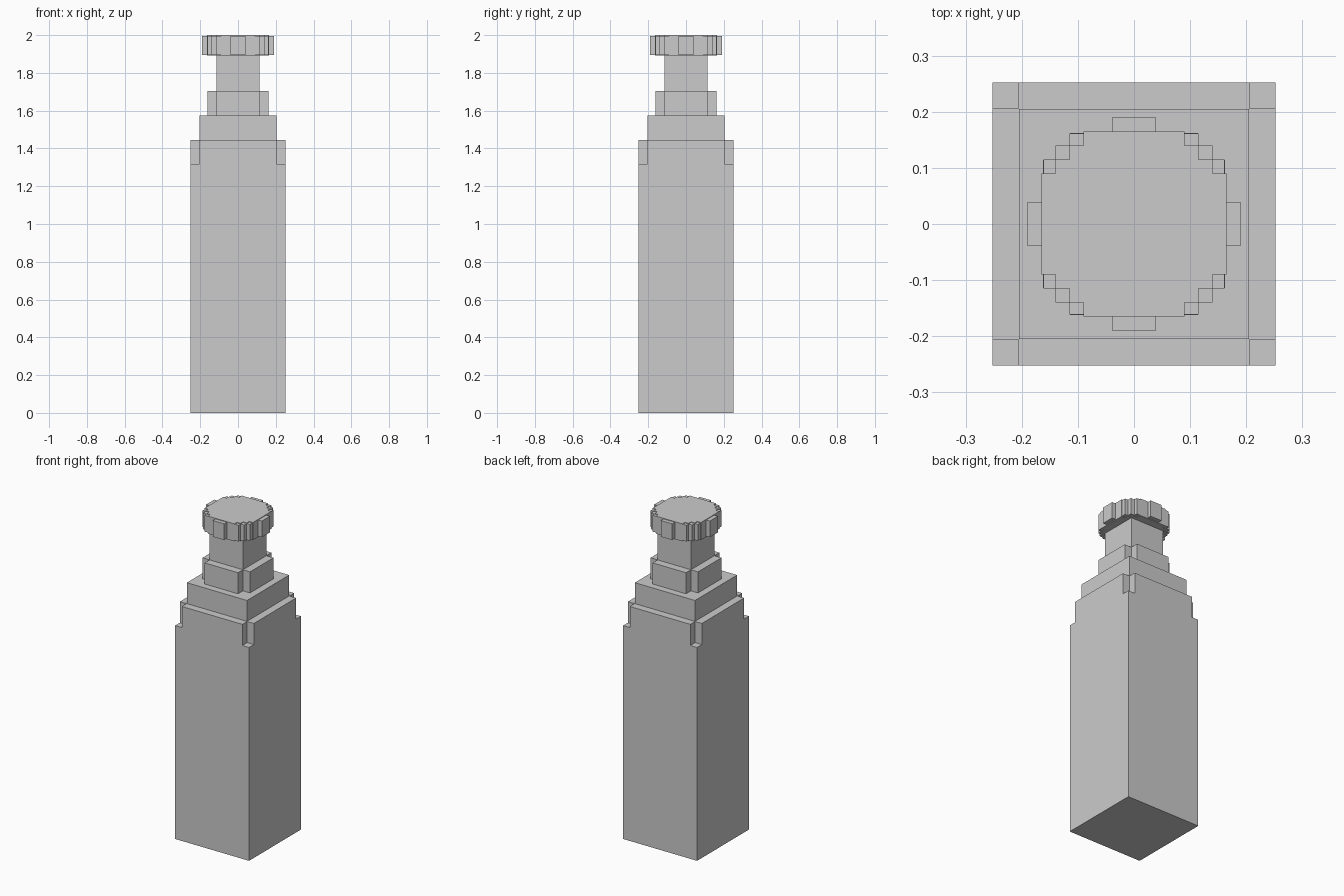
import bpy, bmesh

if "Cube" in bpy.data.objects:
    bpy.data.objects.remove(bpy.data.objects["Cube"])


def prism(name, quarter, z0, z1):
    """Extrude an outline given for the +x/+y quadrant, repeated by quarter turns."""
    pts, ring = list(quarter), []
    for _ in range(4):
        ring += pts
        pts = [(-y, x) for x, y in pts]
    bm = bmesh.new()
    face = bm.faces.new([bm.verts.new((x, y, z0)) for x, y in ring])
    top = bmesh.ops.extrude_face_region(bm, geom=[face])["geom"]
    bmesh.ops.translate(bm, vec=(0, 0, z1 - z0),
                        verts=[v for v in top if isinstance(v, bmesh.types.BMVert)])
    bmesh.ops.recalc_face_normals(bm, faces=bm.faces)
    return finish(name, bm)


def finish(name, bm):
    me = bpy.data.meshes.new(name)
    bm.to_mesh(me)
    bm.free()
    ob = bpy.data.objects.new(name, me)
    bpy.context.collection.objects.link(ob)
    return ob


def square(a):
    return [(a, a)]


def cross(a, b):
    return [(a, b), (b, b), (b, a)]


# Bottle body with notched shoulder corners
prism("body", square(0.252), 0, 1.315)
prism("lower_shoulder", cross(0.252, 0.206), 1.315, 1.445)
prism("upper_shoulder", square(0.205), 1.445, 1.574)

# Neck and its collar
prism("collar", cross(0.162, 0.114), 1.574, 1.704)
prism("neck", square(0.114), 1.704, 1.892)

# Stepped round cap
s = [0.165, 0.14, 0.115, 0.09]
steps = []
for i in range(4):
    steps.append((s[i], s[3 - i]))
    if i < 3:
        steps.append((s[i + 1], s[3 - i]))
prism("cap", steps, 1.892, 2.0)

# Grip ridges around the cap: (x0, x1, y0, y1), turned to four sides
ridges = [(0.16, 0.19, -0.039, 0.039), (0.135, 0.161, 0.085, 0.115),
          (0.11, 0.14, 0.11, 0.14), (0.085, 0.115, 0.135, 0.161)]
bm = bmesh.new()
for x0, x1, y0, y1 in ridges:
    for k in range(4):
        p = [(x0, y0), (x1, y0), (x1, y1), (x0, y1)]
        for _ in range(k):
            p = [(-y, x) for x, y in p]
        lo = [bm.verts.new((x, y, 1.896)) for x, y in p]
        hi = [bm.verts.new((x, y, 1.996)) for x, y in p]
        bm.faces.new(lo[::-1])
        bm.faces.new(hi)
        for i in range(4):
            j = (i + 1) % 4
            bm.faces.new((lo[i], lo[j], hi[j], hi[i]))
finish("cap_ridges", bm)
